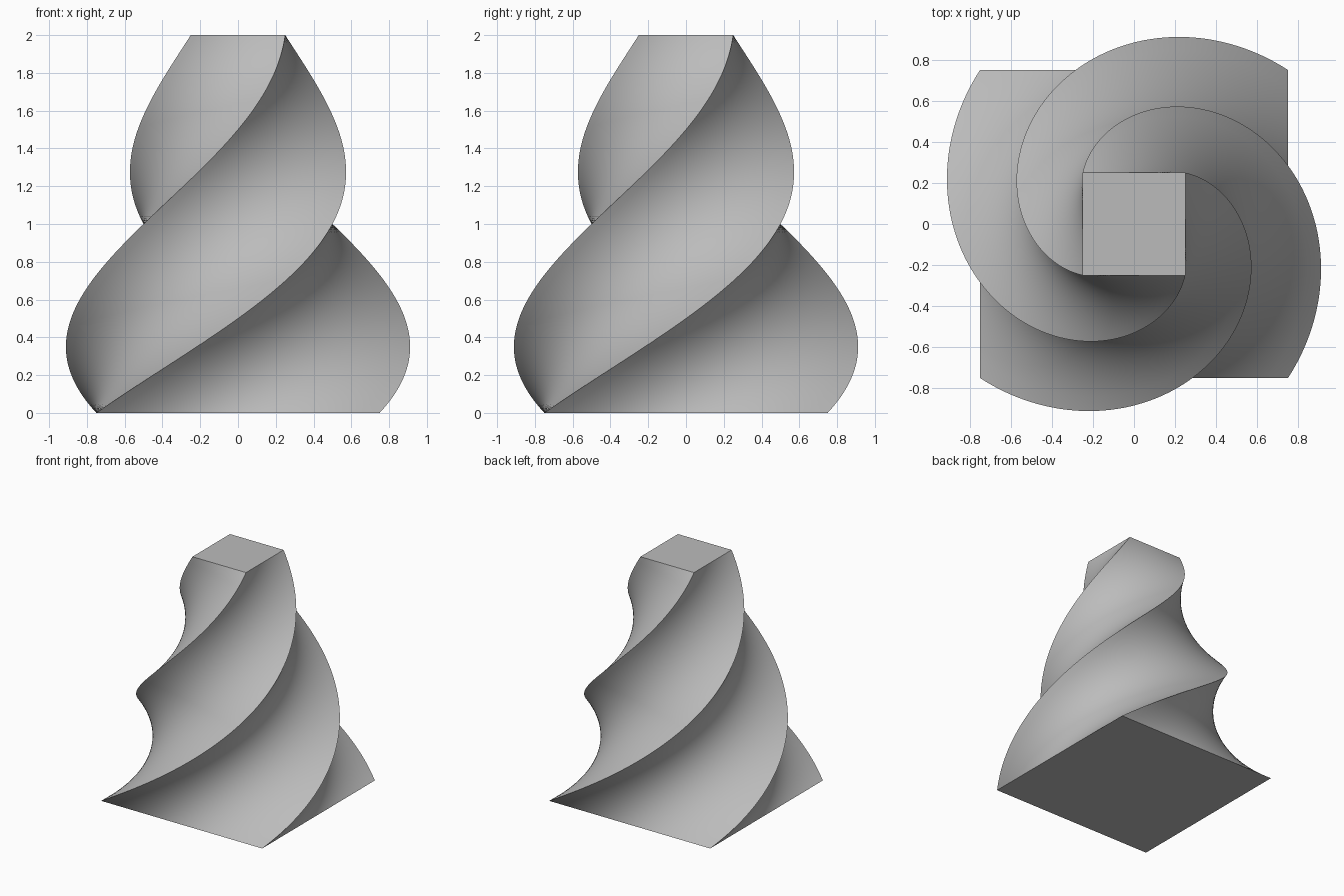
import bpy, bmesh, math
from mathutils import Matrix, Vector

default = bpy.data.objects.get("Cube")
if default:
    bpy.data.objects.remove(default, do_unlink=True)

HEIGHT, BASE, TOP = 2.0, 0.75, 0.25   # height, half widths of the square ends
TWIST = math.pi                       # half a turn, anticlockwise from above
LAYERS, STEPS = 160, 16               # slices up, segments along each side

grey = bpy.data.materials.new("plain grey")
grey.use_nodes = True
colour = (0.5, 0.5, 0.5, 1)
grey.diffuse_color = colour
grey.node_tree.nodes["Principled BSDF"].inputs["Base Color"].default_value = colour

# Unit square outline, anticlockwise
outline = [Matrix.Rotation(side * math.pi / 2, 3, 'Z') @ Vector((-1 + 2 * i / STEPS, -1, 0))
           for side in range(4) for i in range(STEPS)]

bm = bmesh.new()


def ring(t):
    """Square slice at fraction t of the height, turned and tapered."""
    half = BASE + (TOP - BASE) * t
    turn = Matrix.Rotation(TWIST * t, 3, 'Z')
    return [bm.verts.new(turn @ (p * half) + Vector((0, 0, HEIGHT * t))) for p in outline]


# Twisted sides
rings = [ring(k / LAYERS) for k in range(LAYERS + 1)]
n = len(outline)
for low, high in zip(rings, rings[1:]):
    for i in range(n):
        j = (i + 1) % n
        bm.faces.new((low[i], low[j], high[j], high[i]))

# Flat square ends
bm.faces.new(rings[-1])
bm.faces.new(rings[0][::-1])

mesh = bpy.data.meshes.new("twisted_tower")
bm.to_mesh(mesh)
bm.free()
mesh.materials.append(grey)
tower = bpy.data.objects.new("twisted_tower", mesh)
bpy.context.collection.objects.link(tower)

# Smooth sides with crisp spiral edges
bpy.ops.object.select_all(action='DESELECT')
tower.select_set(True)
bpy.context.view_layer.objects.active = tower
bpy.ops.object.shade_smooth_by_angle(angle=math.radians(30))
